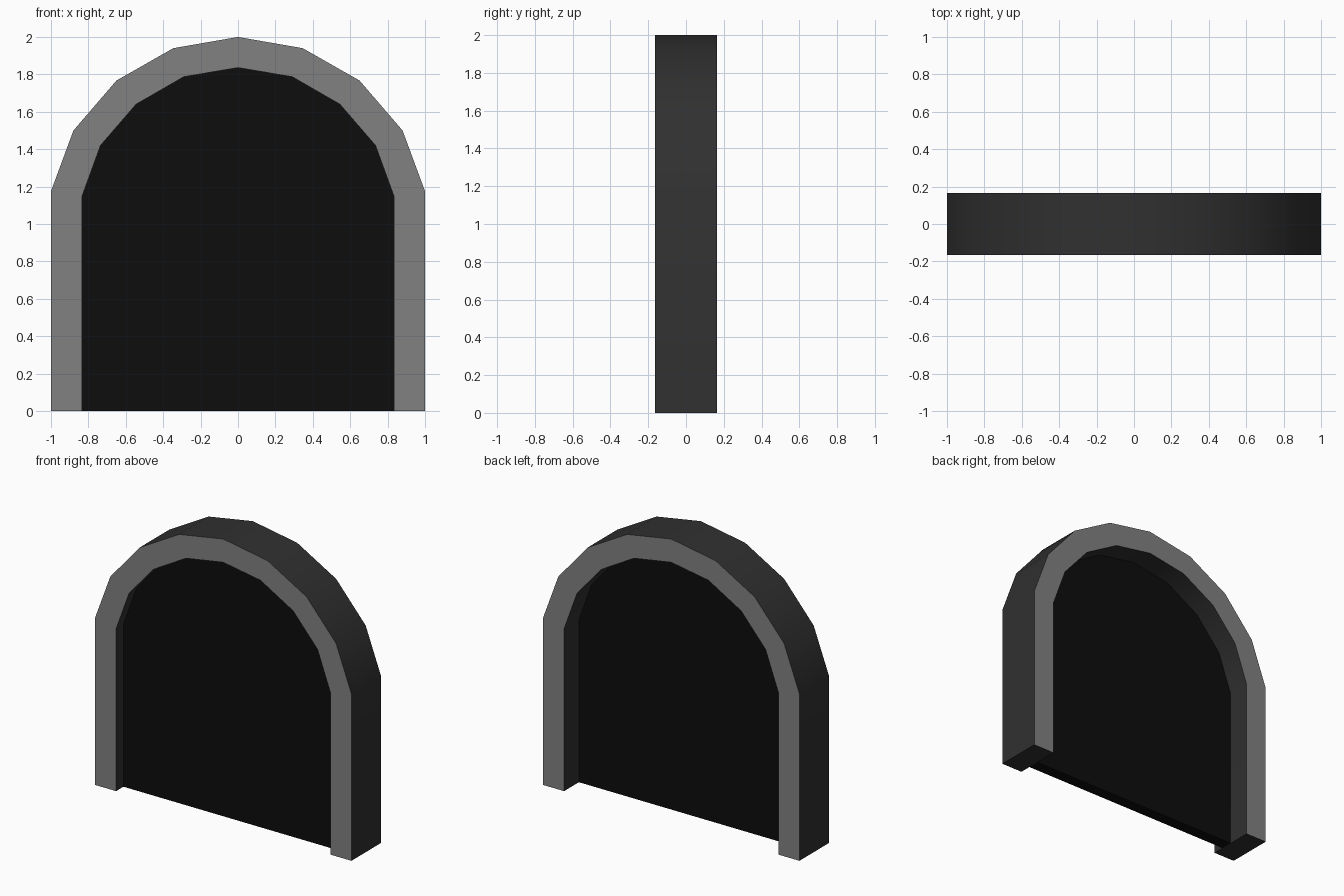
import bpy, bmesh, math

if "Cube" in bpy.data.objects:
    bpy.data.objects.remove(bpy.data.objects["Cube"])

DEPTH = 0.165                  # half depth of the frame
PANEL_Y = (-0.083, 0.0)        # front and back of the filling

def mirrored(half):
    """Complete a left half profile that ends on x = 0."""
    return half + [(-x, z) for x, z in reversed(half[:-1])]

outer = mirrored([(-1, 0), (-1, 1.175), (-0.88, 1.5), (-0.65, 1.767), (-0.346, 1.94), (0, 2)])
inner = mirrored([(-0.835, 0), (-0.835, 1.145), (-0.735, 1.42), (-0.545, 1.64), (-0.29, 1.787), (0, 1.836)])

def material(name, value):
    m = bpy.data.materials.new(name)
    m.diffuse_color = (value, value, value, 1)
    m.use_nodes = True
    m.node_tree.nodes["Principled BSDF"].inputs["Base Color"].default_value = m.diffuse_color
    return m

face_grey = material("face_grey", 0.22)
side_dark = material("side_dark", 0.03)
black = material("black", 0.004)

def extruded(name, polygons, y0, y1, cap_mat, side_mat):
    """Extrude flat polygons in the xz plane from y0 to y1."""
    bm = bmesh.new()
    for poly in polygons:
        bm.faces.new([bm.verts.new((x, y0, z)) for x, z in poly])
    bmesh.ops.remove_doubles(bm, verts=bm.verts, dist=1e-4)
    new = bmesh.ops.extrude_face_region(bm, geom=bm.faces[:], use_keep_orig=True)["geom"]
    bmesh.ops.translate(bm, vec=(0, y1 - y0, 0),
                        verts=[g for g in new if isinstance(g, bmesh.types.BMVert)])
    bmesh.ops.recalc_face_normals(bm, faces=bm.faces)
    for f in bm.faces:
        f.material_index = 0 if abs(f.normal.y) > 0.9 else 1
    mesh = bpy.data.meshes.new(name)
    bm.to_mesh(mesh)
    bm.free()
    mesh.materials.append(cap_mat)
    mesh.materials.append(side_mat)
    ob = bpy.data.objects.new(name, mesh)
    bpy.context.collection.objects.link(ob)
    bpy.ops.object.select_all(action='DESELECT')
    ob.select_set(True)
    bpy.context.view_layer.objects.active = ob
    bpy.ops.object.shade_smooth_by_angle(angle=math.radians(30))
    return ob

# Arched frame, open at the bottom
segments = [(outer[i], outer[i + 1], inner[i + 1], inner[i]) for i in range(len(outer) - 1)]
extruded("arch_frame", segments, -DEPTH, DEPTH, face_grey, side_dark)

# Black panel recessed into the frame
extruded("door_panel", [inner], *PANEL_Y, black, black)
